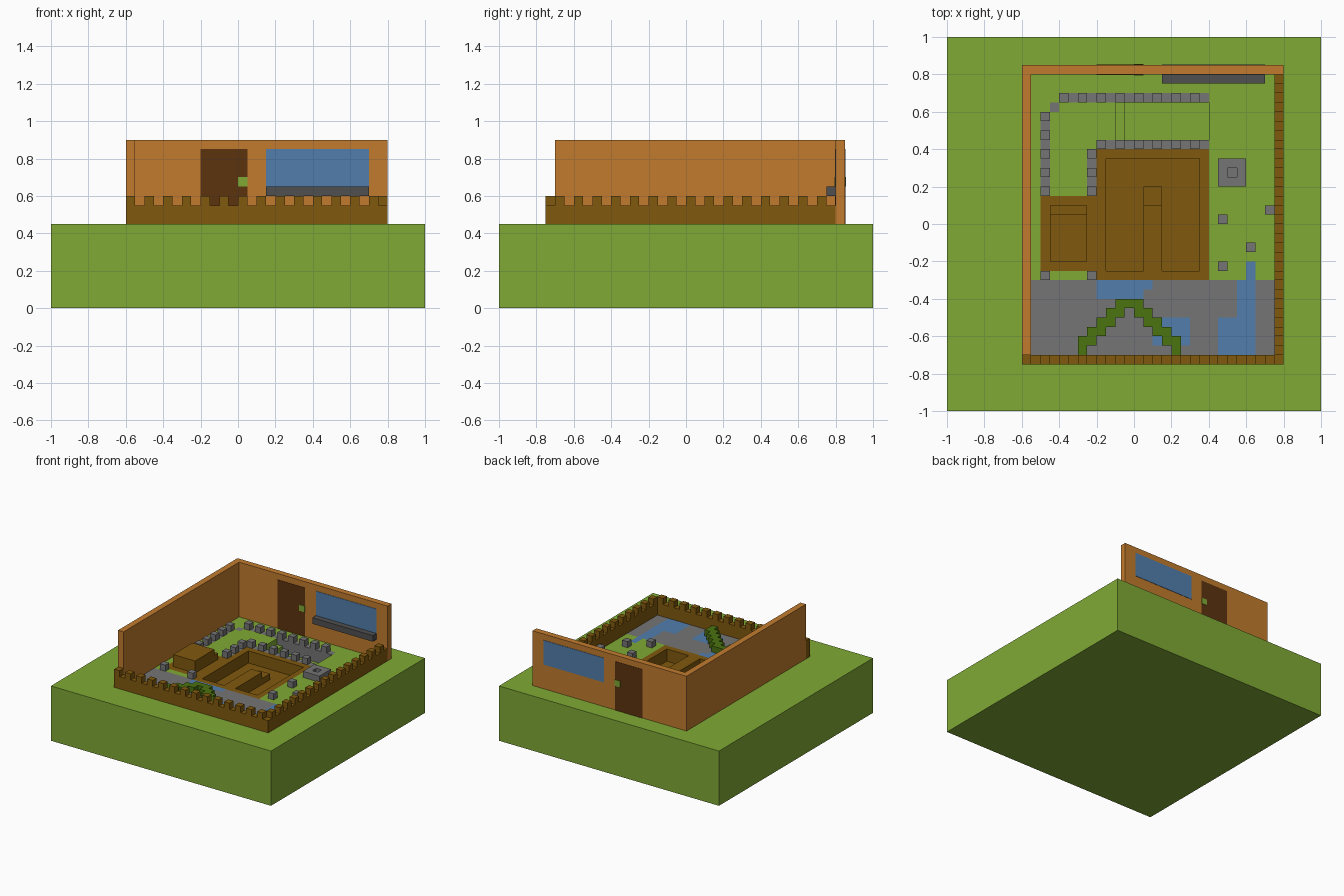
import bpy, bmesh

cube = bpy.data.objects.get("Cube")
if cube:
    bpy.data.objects.remove(cube, do_unlink=True)

G = 0.45   # ground level
U = 0.05   # block size


def material(name, rgb):
    lin = [((c / 255 + 0.055) / 1.055) ** 2.4 if c > 10 else c / 255 / 12.92 for c in rgb]
    m = bpy.data.materials.new(name)
    m.use_nodes = True
    m.diffuse_color = (*lin, 1)
    m.node_tree.nodes["Principled BSDF"].inputs["Base Color"].default_value = (*lin, 1)
    return m


grass = material("grass_green", (128, 170, 53))
orange = material("orange_timber", (194, 123, 46))
brown = material("brown_wood", (129, 89, 13))
dark_brown = material("dark_brown_door", (92, 51, 14))
blue = material("blue", (82, 126, 172))
stone = material("stone_grey", (116, 117, 116))
slate = material("dark_grey", (80, 80, 81))
hedge_green = material("hedge_green", (75, 115, 16))


def make_object(name, bm, mats):
    mesh = bpy.data.meshes.new(name)
    bm.to_mesh(mesh)
    bm.free()
    for m in mats:
        mesh.materials.append(m)
    ob = bpy.data.objects.new(name, mesh)
    bpy.context.collection.objects.link(ob)
    return ob


def boxes(name, mat, specs):
    """One object from boxes given as (x0, x1, y0, y1, z0, z1)."""
    bm = bmesh.new()
    for x0, x1, y0, y1, z0, z1 in specs:
        for v in bmesh.ops.create_cube(bm, size=1)["verts"]:
            v.co = (x1 if v.co.x > 0 else x0,
                    y1 if v.co.y > 0 else y0,
                    z1 if v.co.z > 0 else z0)
    return make_object(name, bm, [mat])


def block(x, y, z=G):
    return (x, x + U, y, y + U, z, z + U)


# Ground: painted rectangles (material, x0, x1, y0, y1, height), later ones win
ground_mats = [grass, stone, brown, blue]
GRASS, STONE, BROWN, BLUE = range(4)
patches = [
    (GRASS, -1, 1, -1, 1, G),
    (STONE, -0.55, 0.75, -0.7, -0.3, G),        # paved terrace
    (BLUE, -0.2, 0.05, -0.4, -0.3, G),          # pools
    (BLUE, 0.05, 0.1, -0.35, -0.3, G),
    (BLUE, 0.15, 0.3, -0.6, -0.5, G),
    (BLUE, 0.1, 0.25, -0.65, -0.6, G),
    (BLUE, 0.1, 0.3, -0.65, -0.55, G),
    (STONE, 0.25, 0.3, -0.7, -0.65, G),
    (BLUE, 0.45, 0.65, -0.7, -0.5, G),
    (BLUE, 0.55, 0.65, -0.5, -0.3, G),
    (BLUE, 0.6, 0.65, -0.3, -0.2, G),
    (BROWN, -0.5, -0.2, -0.25, 0.15, G),        # wooden floors
    (BROWN, -0.2, 0.4, -0.3, 0.4, G),
    (BROWN, -0.15, 0.35, -0.25, 0.35, G - 0.1),  # sunken room with landing and step
    (BROWN, 0.05, 0.15, -0.25, 0.1, G),
    (BROWN, 0.05, 0.15, 0.1, 0.2, G - 0.05),
    (STONE, -0.4, 0.4, 0.65, 0.7, G),           # stone kerbs
    (STONE, -0.45, -0.4, 0.6, 0.65, G),
    (STONE, -0.5, -0.45, 0.15, 0.6, G),
    (STONE, -0.25, -0.2, 0.15, 0.4, G),
    (STONE, -0.2, 0.4, 0.4, 0.45, G),
    (GRASS, -0.1, -0.05, 0.45, 0.65, G - 0.05),  # sunken passage
    (GRASS, -0.05, 0.4, 0.45, 0.65, G - 0.1),
]


def build_ground():
    xs = sorted({v for p in patches for v in p[1:3]})
    ys = sorted({v for p in patches for v in p[3:5]})
    nx, ny = len(xs) - 1, len(ys) - 1
    bm = bmesh.new()

    def cell(i, j):
        if not (0 <= i < nx and 0 <= j < ny):
            return GRASS, 0.0
        cx, cy = (xs[i] + xs[i + 1]) / 2, (ys[j] + ys[j + 1]) / 2
        for m, x0, x1, y0, y1, z in reversed(patches):
            if x0 < cx < x1 and y0 < cy < y1:
                return m, z

    def quad(points, mat, flip=False):
        f = bm.faces.new([bm.verts.new(p) for p in (points[::-1] if flip else points)])
        f.material_index = mat

    for i in range(nx + 1):
        for j in range(ny + 1):
            m, z = cell(i, j)
            x0, y0 = xs[i], ys[j]
            if i < nx and j < ny:
                x1, y1 = xs[i + 1], ys[j + 1]
                quad([(x0, y0, z), (x1, y0, z), (x1, y1, z), (x0, y1, z)], m)
            # upright faces where neighbouring heights differ
            if j < ny:
                n, w = cell(i - 1, j)
                if w != z:
                    y1, lo, hi = ys[j + 1], min(w, z), max(w, z)
                    quad([(x0, y0, lo), (x0, y1, lo), (x0, y1, hi), (x0, y0, hi)],
                         n if w > z else m, flip=z > w)
            if i < nx:
                n, w = cell(i, j - 1)
                if w != z:
                    x1, lo, hi = xs[i + 1], min(w, z), max(w, z)
                    quad([(x0, y0, lo), (x1, y0, lo), (x1, y0, hi), (x0, y0, hi)],
                         n if w > z else m, flip=w > z)
    quad([(-1, 1, 0), (1, 1, 0), (1, -1, 0), (-1, -1, 0)], GRASS)
    bmesh.ops.remove_doubles(bm, verts=bm.verts[:], dist=1e-4)
    make_object("ground", bm, ground_mats)


build_ground()

# Tall walls, with door and window showing on both sides
boxes("left_wall", orange, [(-0.6, -0.55, -0.7, 0.8, G, 0.9)])
boxes("back_wall", orange, [(-0.6, 0.8, 0.8, 0.85, G, 0.9)])
boxes("door", dark_brown, [(-0.2, 0.05, 0.797, 0.853, G, 0.85)])
boxes("door_knob", grass, [(0.0, 0.05, 0.794, 0.856, 0.65, 0.7)])
boxes("window", blue, [(0.15, 0.7, 0.797, 0.853, 0.65, 0.85)])
boxes("window_sill", slate, [(0.15, 0.7, 0.75, 0.8, 0.6, 0.65)])

# Low walls with battlements
boxes("front_wall", brown, [(-0.6, 0.8, -0.75, -0.7, G, 0.55)]
      + [block(-0.6 + 0.1 * k, -0.75, 0.55) for k in range(14)])
boxes("right_wall", brown, [(0.75, 0.8, -0.7, 0.8, G, 0.55)]
      + [block(0.75, -0.7 + 0.1 * k, 0.55) for k in range(15)])

# Stone blocks along the kerbs
boxes("back_kerb_blocks", stone, [block(-0.4 + 0.1 * k, 0.65) for k in range(8)])
boxes("middle_kerb_blocks", stone, [block(-0.2 + 0.1 * k, 0.4) for k in range(6)])
boxes("left_kerb_blocks", stone, [block(-0.5, 0.15 + 0.1 * k) for k in range(5)])
boxes("inner_kerb_blocks", stone, [block(-0.25, 0.15 + 0.1 * k) for k in range(3)])
boxes("terrace_blocks", stone, [block(-0.5, -0.3), block(-0.25, -0.3)])
boxes("loose_stones", stone, [block(0.45, 0), block(0.7, 0.05),
                              block(0.6, -0.15), block(0.45, -0.25)])

# Square stone hearth with a shallow middle
boxes("hearth", stone, [(0.45, 0.6, 0.2, 0.25, G, 0.5), (0.45, 0.6, 0.3, 0.35, G, 0.5),
                        (0.45, 0.5, 0.25, 0.3, G, 0.5), (0.55, 0.6, 0.25, 0.3, G, 0.5),
                        (0.5, 0.55, 0.25, 0.3, G, 0.46)])

# Wooden bench with a low step behind it
boxes("bench", brown, [(-0.45, -0.25, -0.2, 0.05, G, 0.55)])
boxes("bench_step", brown, [(-0.45, -0.25, 0.05, 0.1, G, 0.5)])

# Zigzag hedge spreading in two arms towards the front
rows = [(-0.1, 0.05, -0.45, -0.4, G, 0.5)]
for i in range(1, 6):
    y = -0.45 - U * i
    rows.append((max(-0.1 - U * i, -0.3), -U * i, y, y + U, G, 0.5))
    rows.append((-U + U * i, min(U + U * i, 0.25), y, y + U, G, 0.5))
boxes("hedge", hedge_green, rows)
